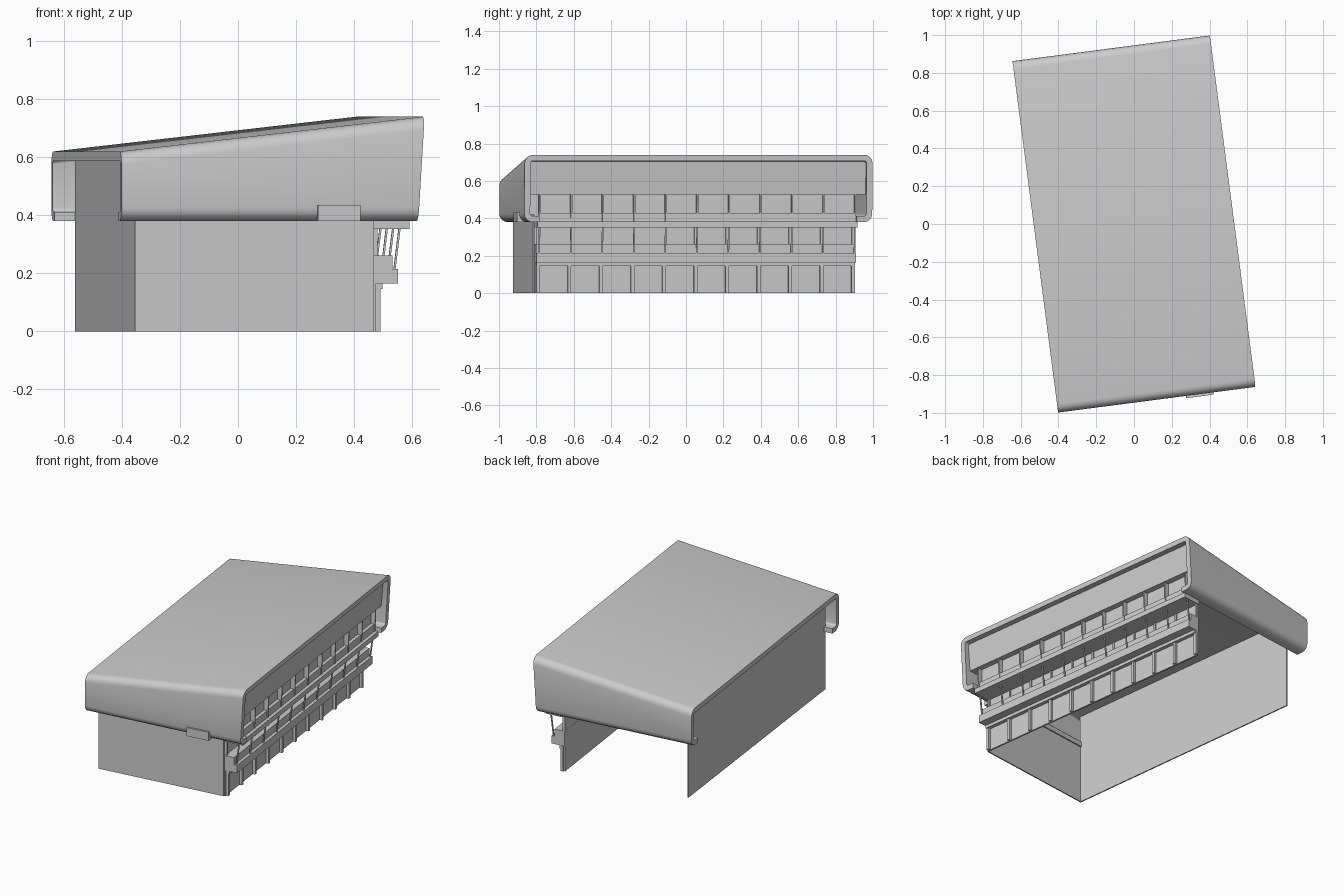
import bpy, bmesh, math
from mathutils import Matrix

if "Cube" in bpy.data.objects:
    bpy.data.objects.remove(bpy.data.objects["Cube"])

ROT = Matrix.Rotation(math.radians(7.4), 4, 'Z')   # whole building is turned on plan


def make(name, bm, smooth=False):
    """Finish a bmesh in local axes (u = depth, v = length) and turn it on plan."""
    bmesh.ops.recalc_face_normals(bm, faces=bm.faces)
    bmesh.ops.transform(bm, matrix=ROT, verts=bm.verts)
    me = bpy.data.meshes.new(name)
    bm.to_mesh(me)
    bm.free()
    ob = bpy.data.objects.new(name, me)
    bpy.context.collection.objects.link(ob)
    if smooth:
        bpy.ops.object.select_all(action='DESELECT')
        ob.select_set(True)
        bpy.context.view_layer.objects.active = ob
        bpy.ops.object.shade_smooth_by_angle(angle=math.radians(35))
    return ob


def loft(bm, ring_a, ring_b):
    """Closed solid between two matching rings."""
    a = [bm.verts.new(p) for p in ring_a]
    b = [bm.verts.new(p) for p in ring_b]
    n = len(a)
    for i in range(n):
        j = (i + 1) % n
        bm.faces.new((a[i], a[j], b[j], b[i]))
    bm.faces.new(a[::-1])
    bm.faces.new(b)


def strip(bm, profile, v0, v1):
    """Extrude a (u, z) profile along the length."""
    loft(bm, [(u, v0, z) for u, z in profile], [(u, v1, z) for u, z in profile])


def rect(u0, u1, z0, z1):
    return [(u0, z0), (u1, z0), (u1, z1), (u0, z1)]


def bar(name, profile, v0, v1):
    bm = bmesh.new()
    strip(bm, profile, v0, v1)
    return make(name, bm)


def repeat(name, profile, width, count=11, start=-0.848, step=0.17):
    bm = bmesh.new()
    for i in range(count):
        v = start + i * step
        strip(bm, profile, v - width / 2, v + width / 2)
    return make(name, bm)


# Wraparound roof: C-shaped section with rounded corners, taller toward the front
HALF, BASE, T, R = 0.938, 0.38, 0.032, 0.045


def arc(cv, cz, r, a0, a1, n=4):
    return [(cv + r * math.cos(math.radians(a0 + (a1 - a0) * i / n)),
             cz + r * math.sin(math.radians(a0 + (a1 - a0) * i / n))) for i in range(n + 1)]


def section(top):
    c = HALF - R
    outer = [(0.855, BASE)] + arc(c, BASE + R, R, -90, 0) + arc(c, top - R, R, 0, 90)
    inner = [(0.855, BASE + T)] + arc(c, BASE + R, R - T, -90, 0) + arc(c, top - R, R - T, 0, 90)

    def mirror(pts):
        return [(-v, z) for v, z in reversed(pts)]
    return outer + mirror(outer) + list(reversed(mirror(inner))) + list(reversed(inner))


bm = bmesh.new()
loft(bm, [(-0.527, v, z) for v, z in section(0.62)],
     [(0.527 - (0.74 - z) * 0.06, v, z) for v, z in section(0.74)])
make("roof_shell", bm, smooth=True)

# Small box on the lower edge of the end wall
bar("end_wall_box", rect(0.155, 0.302, 0.38, 0.435), -0.95, -0.90)

# Back wall, slightly skewed, and the closed end wall
bm = bmesh.new()
loft(bm, [(-0.471, -0.871, 0), (-0.463, -0.871, 0), (-0.463, -0.871, 0.592), (-0.471, -0.871, 0.592)],
     [(-0.457, 0.84, 0), (-0.449, 0.84, 0), (-0.449, 0.84, 0.592), (-0.457, 0.84, 0.592)])
make("back_wall", bm)
bar("end_wall", rect(-0.471, 0.36, 0, 0.42), -0.871, -0.863)

# Ground storey: panels, fins and header
bar("ground_panels", rect(0.357, 0.368, 0, 0.165), -0.863, 0.855)
repeat("ground_fins", rect(0.366, 0.385, 0, 0.165), 0.018)
bar("ground_header", rect(0.366, 0.392, 0.145, 0.168), -0.857, 0.859)

# Middle gallery: slab, step, glazing and leaning posts
bar("lower_slab", rect(0.357, 0.445, 0.165, 0.215), -0.863, 0.859)
bar("middle_step", rect(0.357, 0.425, 0.215, 0.262), -0.863, 0.859)
bar("middle_glazing", rect(0.358, 0.366, 0.26, 0.355), -0.855, 0.855)
repeat("middle_mullions", rect(0.364, 0.374, 0.26, 0.355), 0.012)
repeat("middle_posts", [(0.430, 0.21), (0.437, 0.21), (0.455, 0.355), (0.448, 0.355)], 0.008)

# Upper gallery: slab, parapet, glazing and posts
bar("upper_slab", rect(0.357, 0.484, 0.352, 0.384), -0.863, 0.862)
bar("upper_parapet", rect(0.43, 0.462, 0.38, 0.43), -0.85, 0.855)
bar("upper_glazing", rect(0.432, 0.44, 0.42, 0.54), -0.855, 0.855)
repeat("upper_posts", [(0.438, 0.38), (0.466, 0.38), (0.472, 0.535), (0.438, 0.535)], 0.008)

# Leaning fascia set just inside the roof edge
bar("fascia", [(0.42, 0.528), (0.478, 0.528), (0.494, 0.71), (0.42, 0.705)], -0.907, 0.907)
